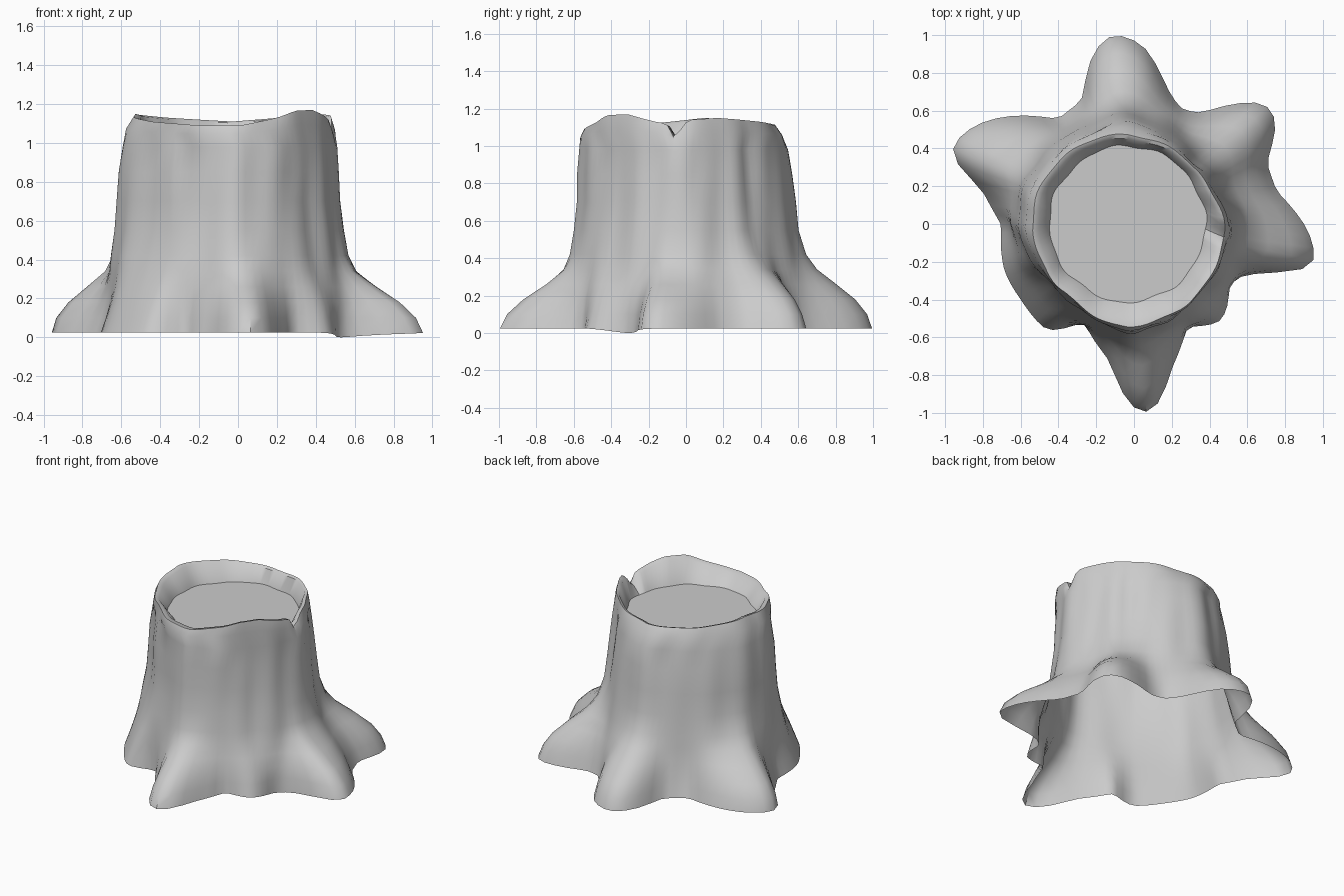
import bpy, bmesh, math
from math import sin, cos, radians

if "Cube" in bpy.data.objects:
    bpy.data.objects.remove(bpy.data.objects["Cube"])

N = 96  # points around each ring

# ground outline of the roots: (angle in degrees, radius)
ROOTS = [(-12, .985), (-3, .93), (13, .77), (25, .77), (35, .92), (40, .95), (44, .93), (59, .68),
         (68, .655), (76, .73), (87, .95), (96, 1.015), (100, .985), (106, .88), (112, .71),
         (126, .68), (141, .9), (148, .99), (156, 1.05), (160, 1.03), (163, .94), (167, .82),
         (180, .70), (200, .73), (214, .72), (231, .73), (243, .58), (260, .73), (268, .95),
         (273, 1.01), (277, .98), (285, .78), (297, .61), (311, .69), (317, .67), (327, .6),
         (335, .63), (340, .745), (345, .935), (348, .985)]
# broken rim: (angle, height)
RIM = [(0, 1.08), (5, 1.14), (25, 1.15), (60, 1.13), (90, 1.11), (130, 1.13), (165, 1.15),
       (185, 1.13), (210, 1.11), (250, 1.09), (275, 1.09), (298, 1.13), (310, 1.165), (326, 1.17),
       (345, 1.13), (352, 1.12), (357, 1.04), (360, 1.08)]
# how far the trunk is flattened in at each angle
DENT = [(0, 0), (25, .035), (45, .055), (65, .035), (90, 0), (112, .015), (135, .022), (180, 0),
        (203, .05), (225, .08), (245, .05), (270, 0), (295, .015), (315, .03), (340, .01), (360, 0)]
# trunk rings: height, centre x, centre y, radius, root amount
RINGS = [(.025, 0, 0, .62, 1), (.10, 0, 0, .62, .94), (.18, -.01, 0, .62, .77),
         (.26, -.03, 0, .615, .5), (.34, -.045, 0, .61, .22), (.42, -.05, 0, .605, .07),
         (.55, -.05, 0, .59, 0), (.70, -.055, 0, .575, 0), (.85, -.055, -.01, .565, 0),
         (.98, -.05, -.015, .55, 0)]


def sample(table, a):
    """Linear interpolation of an angle table."""
    for (a0, v0), (a1, v1) in zip(table, table[1:]):
        for t in (a, a - 360):
            if a0 <= t <= a1:
                return v0 + (v1 - v0) * (t - a0) / (a1 - a0)
    return table[0][1]


def near(a, centre, width):
    return math.exp(-((a - centre + 180) % 360 - 180) ** 2 / width ** 2)


def trunk_ring(z, cx, cy, r, w):
    pts = []
    for i in range(N):
        a = 360 * i / N
        t = radians(a)
        root = sum(sample(ROOTS, (a + d) % 360) * k for d, k in ((-3, .2), (0, .6), (3, .2)))
        base = r + cx * cos(t) + cy * sin(t) - sample(DENT, a) * min(z / .5, 1)
        # bark flutes that follow the roots up the trunk
        base += .05 * (root - .8) * (1 - .5 * z) + .006 * sin(11 * t + 2 * z) + .004 * sin(17 * t - 3 * z)
        base = min(base, root)
        e = max(root - base, 0)
        # front and right roots hang lower than the others
        low = w ** (1 + .5 * max(near(a, 273, 20), near(a, 345, 25)))
        rad = base + low * e * min(1, (e / .4 + .02)) ** (.6 * min(z / .35, 1))
        if w == 1:
            rad = root
        dip = .025 * near(a, 330, 12) if w == 1 else 0
        pts.append((rad * cos(t), rad * sin(t), z - dip))
    return pts


def rim_ring(cx, cy, r, wob, mix, z0, dent):
    """Ring whose height blends from the rim line to the level z0."""
    pts = []
    for i in range(N):
        a = 360 * i / N
        t = radians(a)
        rad = r + wob * sin(7 * t + 1) + wob * sin(12 * t) - dent * sample(DENT, a)
        rad += .025 * near(a, 135, 28) * mix
        z = sample(RIM, a) * mix + z0 * (1 - mix)
        pts.append((cx + rad * cos(t), cy + rad * sin(t), z))
    return pts


def loft(name, rings, cap=False):
    bm = bmesh.new()
    loops = [[bm.verts.new(p) for p in ring] for ring in rings]
    for lo, hi in zip(loops, loops[1:]):
        for i in range(N):
            j = (i + 1) % N
            bm.faces.new((lo[i], lo[j], hi[j], hi[i]))
    if cap:
        bm.faces.new(loops[-1])
    me = bpy.data.meshes.new(name)
    bm.to_mesh(me)
    bm.free()
    ob = bpy.data.objects.new(name, me)
    bpy.context.collection.objects.link(ob)
    bpy.ops.object.select_all(action='DESELECT')
    ob.select_set(True)
    bpy.context.view_layer.objects.active = ob
    bpy.ops.object.shade_smooth_by_angle(angle=radians(50))
    return ob


# outer bark with spreading roots, open underneath
edge = rim_ring(-.03, -.035, .508, .004, 1, 0, .5)
shoulder = rim_ring(-.04, -.025, .538, .004, .6, .98, .85)
loft("trunk_bark", [trunk_ring(*r) for r in RINGS] + [shoulder, edge])

# raised rim lip sloping in to the cut
lip = rim_ring(-.03, -.025, .475, .004, .93, 1.0, .35)
inner = rim_ring(-.035, .0, .415, .005, 0, 1.01, .1)
loft("rim_lip", [edge, lip, inner])

# sunken flat cut face
loft("cut_face", [inner], cap=True)
